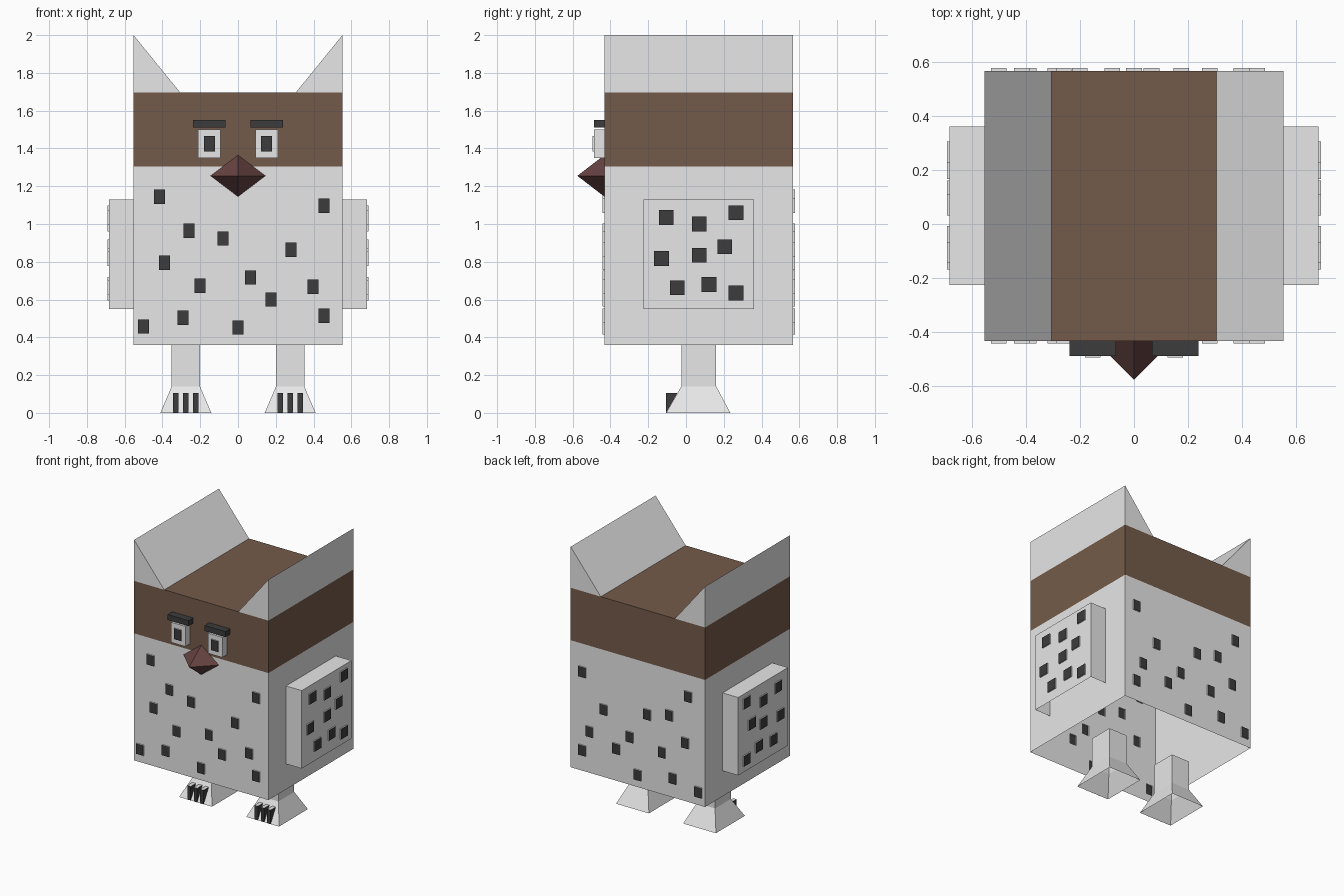
import bpy, bmesh

if "Cube" in bpy.data.objects:
    bpy.data.objects.remove(bpy.data.objects["Cube"])


def material(name, rgb):
    m = bpy.data.materials.new(name)
    m.diffuse_color = (*rgb, 1)
    m.use_nodes = True
    m.node_tree.nodes["Principled BSDF"].inputs["Base Color"].default_value = m.diffuse_color
    return m


MATS = [material("white", (0.8, 0.8, 0.8)),
        material("brown", (0.175, 0.105, 0.067)),
        material("dark_grey", (0.045, 0.045, 0.045)),
        material("beak_red_brown", (0.13, 0.055, 0.053))]
WHITE, BROWN, DARK, BEAK = range(4)


def make(name, faces):
    """Weld a list of (points, material) polygons into one object."""
    bm = bmesh.new()
    for pts, mat in faces:
        bm.faces.new([bm.verts.new(p) for p in pts]).material_index = mat
    bmesh.ops.remove_doubles(bm, verts=bm.verts, dist=0.0005)
    bmesh.ops.recalc_face_normals(bm, faces=bm.faces)
    me = bpy.data.meshes.new(name)
    bm.to_mesh(me)
    bm.free()
    for m in MATS:
        me.materials.append(m)
    ob = bpy.data.objects.new(name, me)
    bpy.context.collection.objects.link(ob)


def panel(place, u, v, spots, w, h, depth):
    """Flat panel whose spots are raised cells with dark fronts and white rims.
    place(u, v, d) maps panel coordinates to space."""
    rects = [(a - w / 2, a + w / 2, b - h / 2, b + h / 2) for a, b in spots]
    us = sorted({round(x, 4) for r in rects for x in r[:2]} | set(u))
    vs = sorted({round(x, 4) for r in rects for x in r[2:]} | set(v))
    out = []
    for a0, a1 in zip(us, us[1:]):
        for b0, b1 in zip(vs, vs[1:]):
            ca, cb = (a0 + a1) / 2, (b0 + b1) / 2
            if not any(r[0] < ca < r[1] and r[2] < cb < r[3] for r in rects):
                out.append(([place(a0, b0, 0), place(a1, b0, 0),
                             place(a1, b1, 0), place(a0, b1, 0)], WHITE))
    for r in rects:
        ring = [(r[0], r[2]), (r[1], r[2]), (r[1], r[3]), (r[0], r[3])]
        out.append(([place(*p, depth) for p in ring], DARK))
        for p, q in zip(ring, ring[1:] + ring[:1]):
            out.append(([place(*p, 0), place(*q, 0),
                         place(*q, depth), place(*p, depth)], WHITE))
    return out


def box(x, y, z, mat, skip=()):
    """Box faces, leaving out the sides named in skip, e.g. '-z'."""
    (a, b), (c, d), (e, f) = x, y, z
    sides = {
        "-x": [(a, c, e), (a, d, e), (a, d, f), (a, c, f)],
        "+x": [(b, c, e), (b, d, e), (b, d, f), (b, c, f)],
        "-y": [(a, c, e), (b, c, e), (b, c, f), (a, c, f)],
        "+y": [(a, d, e), (b, d, e), (b, d, f), (a, d, f)],
        "-z": [(a, c, e), (b, c, e), (b, d, e), (a, d, e)],
        "+z": [(a, c, f), (b, c, f), (b, d, f), (a, d, f)]}
    return [(p, mat) for k, p in sides.items() if k not in skip]


# body shell, open underneath, same spots front and back
W, Y0, Y1 = 0.553, -0.432, 0.566
Z0, ZB, ZT = 0.36, 1.305, 1.695
SPOTS = [(-.415, 1.145), (-.26, .965), (-.08, .923), (-.39, .795), (-.2, .673),
         (-.29, .503), (-.5, .457), (0, .452), (.065, .717), (.175, .6),
         (.28, .863), (.397, .668), (.455, 1.097), (.455, .514)]
body = panel(lambda u, v, d: (u, Y0 - d, v), (-W, W), (Z0, ZB), SPOTS, .058, .076, .01)
body += panel(lambda u, v, d: (u, Y1 + d, v), (-W, W), (Z0, ZB), SPOTS, .058, .076, .01)
body += box((-W, W), (Y0, Y1), (Z0, ZB), WHITE, ("-y", "+y", "-z", "+z"))
# brown head band and crown
body += box((-W, W), (Y0, Y1), (ZB, ZT), BROWN, ("-z", "+z"))
E = 0.305
body.append(([(-E, Y0, ZT), (E, Y0, ZT), (E, Y1, ZT), (-E, Y1, ZT)], BROWN))
# ears: triangular ridges along the full depth
for s in (-1, 1):
    i, o, t = (s * E, ZT), (s * W, ZT), (s * W, 2.0)
    for p, q in ((i, t), (o, t)):
        body.append(([(p[0], Y0, p[1]), (q[0], Y0, q[1]),
                      (q[0], Y1, q[1]), (p[0], Y1, p[1])], WHITE))
    for y in (Y0, Y1):
        body.append(([(x, y, z) for x, z in (i, o, t)], WHITE))
make("body", body)

# beak
tip = (0, -0.575, 1.255)
ring = [(0.145, Y0, 1.255), (0, Y0, 1.365), (-0.145, Y0, 1.255), (0, Y0, 1.145)]
make("beak", [([p, q, tip], BEAK) for p, q in zip(ring, ring[1:] + ring[:1])])

WING_SPOTS = [(-.105, 1.035), (.07, 1.0), (.265, 1.06), (.205, .88), (-.13, .817),
              (.07, .835), (-.047, .663), (.122, .68), (.265, .635)]
for s, side in ((-1, "left"), (1, "right")):
    # wing, open underneath and towards the body
    wing = panel(lambda u, v, d: (s * (0.682 + d), u, v), (-.225, .36), (.55, 1.13),
                 WING_SPOTS, .078, .078, .009)
    wing += box((s * W, s * .682), (-.225, .36), (.55, 1.13), WHITE, ("-x", "+x", "-z"))
    make(side + "_wing", wing)

    # eye with pupil
    c = s * 0.152
    eye = panel(lambda u, v, d: (u, -0.486 - d, v), (c - .06, c + .06), (1.35, 1.5),
                [(c, 1.425)], .058, .08, .008)
    eye += box((c - .06, c + .06), (-.486, Y0), (1.35, 1.5), WHITE, ("-y", "+y"))
    make(side + "_eye", eye)
    make(side + "_brow", box((c - .086, c + .086), (-.487, Y0), (1.51, 1.55), DARK, ("+y",)))

    # leg with flared foot, open underneath
    c = s * 0.276
    leg = box((c - .075, c + .075), (-.025, .16), (.14, Z0), WHITE, ("-z", "+z"))
    hi = [(c - .075, -.025, .14), (c + .075, -.025, .14), (c + .075, .16, .14), (c - .075, .16, .14)]
    lo = [(c - .135, -.105, 0), (c + .135, -.105, 0), (c + .135, .235, 0), (c - .135, .235, 0)]
    for k in range(4):
        n = (k + 1) % 4
        leg.append(([lo[k], lo[n], hi[n], hi[k]], WHITE))
    make(side + "_leg", leg)

    # claws: wedges standing on the foot slope
    claws = []
    for dx in (-.053, 0, .053):
        a, b = c + dx - .014, c + dx + .014
        tri = [(-.106, 0), (-.106, .105), (-.046, .105)]
        claws.append(([(a, *tri[0]), (b, *tri[0]), (b, *tri[1]), (a, *tri[1])], DARK))
        claws.append(([(a, *tri[1]), (b, *tri[1]), (b, *tri[2]), (a, *tri[2])], WHITE))
        for x in (a, b):
            claws.append(([(x, *p) for p in tri], DARK))
    make(side + "_claws", claws)
